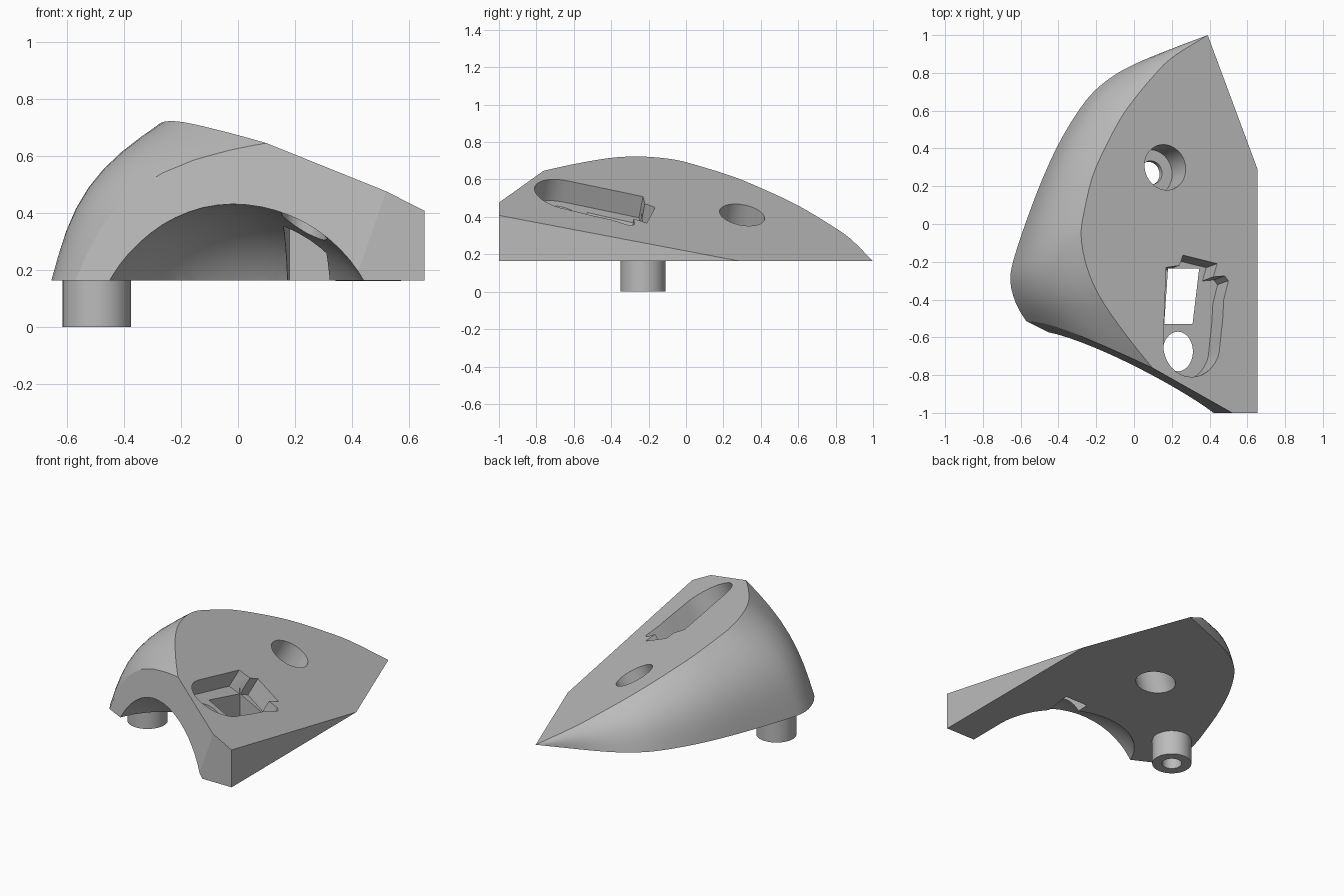
import bpy, bmesh, math
from mathutils import Vector

if "Cube" in bpy.data.objects:
    bpy.data.objects.remove(bpy.data.objects["Cube"])

BASE = 0.163
RIGHT = 0.654
NORMAL = Vector((0.51, 0.19, 1)).normalized()   # normal of the slanted top


def top_z(x, y):
    return BASE - 0.51 * (x - RIGHT) - 0.19 * (y - 0.29)


grey = bpy.data.materials.new("light grey")
grey.diffuse_color = (0.5, 0.5, 0.5, 1)
grey.use_nodes = True
grey.node_tree.nodes["Principled BSDF"].inputs["Base Color"].default_value = grey.diffuse_color


def make_object(name, bm):
    bm.normal_update()
    bmesh.ops.recalc_face_normals(bm, faces=bm.faces)
    mesh = bpy.data.meshes.new(name)
    bm.to_mesh(mesh)
    bm.free()
    ob = bpy.data.objects.new(name, mesh)
    bpy.context.collection.objects.link(ob)
    mesh.materials.append(grey)
    return ob


def prism(name, points, direction):
    """Extrude a closed loop of 3D points along a direction."""
    bm = bmesh.new()
    a = [bm.verts.new(p) for p in points]
    b = [bm.verts.new(Vector(p) + direction) for p in points]
    bm.faces.new(a)
    bm.faces.new(b[::-1])
    for i in range(len(a)):
        j = (i + 1) % len(a)
        bm.faces.new((a[i], a[j], b[j], b[i]))
    return make_object(name, bm)


def rod(name, centre, axis, radius, start, end, sides=48):
    """Cylinder along an axis, between two distances from the centre."""
    u = axis.orthogonal().normalized()
    v = axis.cross(u)
    ring = [centre + axis * start + radius * (u * math.cos(t) + v * math.sin(t))
            for t in (2 * math.pi * i / sides for i in range(sides))]
    return prism(name, ring, axis * (end - start))


def smooth_line(points, steps=3):
    """Smooth curve through the points."""
    p = [Vector(q) for q in points]
    p = [2 * p[0] - p[1]] + p + [2 * p[-1] - p[-2]]
    line = []
    for a, b, c, d in zip(p, p[1:], p[2:], p[3:]):
        for t in (k / steps for k in range(steps)):
            line.append(0.5 * (2 * b + (c - a) * t + (2 * a - 5 * b + 4 * c - d) * t * t
                               + (3 * b - a - 3 * c + d) * t ** 3))
    return line + [p[-2]]


def cut(target, cutter, operation='DIFFERENCE'):
    mod = target.modifiers.new("cut", 'BOOLEAN')
    mod.operation, mod.solver, mod.object = operation, 'EXACT', cutter
    bpy.context.view_layer.objects.active = target
    bpy.ops.object.modifier_apply(modifier=mod.name)
    bpy.data.objects.remove(cutter)


# Body: curved shell lofted from the base outline to the slanted top
base_line = [(0.39, 1), (0.18, 0.92), (0, 0.845), (-0.13, 0.77), (-0.25, 0.66),
             (-0.38, 0.46), (-0.48, 0.25), (-0.565, 0.03), (-0.635, -0.18),
             (-0.655, -0.3), (-0.625, -0.42), (-0.56, -0.53), (-0.45, -0.68),
             (-0.3, -0.88), (-0.1, -1.12)]
top_line = [(0.39, 1), (0.2, 0.88), (0.1, 0.78), (0, 0.66), (-0.07, 0.56),
            (-0.15, 0.41), (-0.22, 0.25), (-0.265, 0.06), (-0.28, -0.06),
            (-0.255, -0.21), (-0.19, -0.37), (-0.07, -0.55), (0.08, -0.74),
            (0.24, -0.92), (0.42, -1.12)]
corners = [Vector((RIGHT, -1.3)), Vector((RIGHT, 0.29))]
LAYERS = 8
bm = bmesh.new()
columns = []
for (bx, by), (tx, ty) in zip(smooth_line(base_line) + corners,
                              smooth_line(top_line) + corners):
    lo, hi = Vector((bx, by, BASE)), Vector((tx, ty, top_z(tx, ty)))
    rise = hi - lo
    run = Vector((rise.x, rise.y, 0))
    out = Vector((0, 0, 0))
    if run.length > 0.01:
        out = (Vector((0, 0, 1)) * run.length - run.normalized() * rise.z) * 0.12
    columns.append([bm.verts.new(lo + rise * t + out * math.sin(math.pi * t))
                    for t in (k / LAYERS for k in range(LAYERS + 1))])
for i, col in enumerate(columns):
    nxt = columns[(i + 1) % len(columns)]
    for k in range(LAYERS):
        bm.faces.new((col[k], nxt[k], nxt[k + 1], col[k + 1]))
bm.faces.new([c[0] for c in columns])
bm.faces.new([c[-1] for c in columns])
bmesh.ops.remove_doubles(bm, verts=bm.verts, dist=0.0005)
bmesh.ops.dissolve_degenerate(bm, edges=bm.edges, dist=0.0005)

# Flat front cuts
for point, normal in (((-0.57, -0.515, BASE), (-0.485, -0.98, 0.17)),
                      ((0, -1, 0), (0, -1, 0))):
    bmesh.ops.bisect_plane(bm, geom=bm.verts[:] + bm.edges[:] + bm.faces[:],
                           plane_co=point, plane_no=normal, clear_outer=True)
    bmesh.ops.holes_fill(bm, edges=[e for e in bm.edges if e.is_boundary], sides=0)
body = make_object("body", bm)

# Domed arch under the front
bm = bmesh.new()
bmesh.ops.create_uvsphere(bm, u_segments=64, v_segments=32, radius=0.532)
for v in bm.verts:
    x, y, z = v.co
    v.co = (x - 0.02, z - 0.74 - (1 if z < -0.001 else 0), y - 0.10)
cut(body, make_object("arch_cutter", bm))

# Stepped screw hole, square to the slanted top
hole = Vector((0.165, 0.30, top_z(0.165, 0.30)))
cut(body, rod("neck_cutter", hole, NORMAL, 0.062, -0.5, 0.1))
cut(body, rod("upper_bore_cutter", hole, NORMAL, 0.122, -0.16, 0.1))
cut(body, rod("lower_bore_cutter", hole, NORMAL, 0.118, -0.5, -0.19))

# Long pocket in the slanted top, with a rounded front end
pocket = [(0.305 + 0.15 * math.cos(t), -0.64 + 0.17 * math.sin(t))
          for t in (math.pi * (1 + i / 16) for i in range(17))]
pocket += [(0.47, -0.5), (0.475, -0.4), (0.5, -0.3), (0.48, -0.275), (0.42, -0.28),
           (0.44, -0.21), (0.26, -0.165), (0.24, -0.22), (0.17, -0.23)]
cut(body, prism("pocket_cutter",
                [Vector((x, y, top_z(x, y))) + NORMAL * 0.001 for x, y in pocket],
                NORMAL * -0.13))

# Square and oval openings through to the arch
square = [(0.16, -0.53, 0), (0.31, -0.53, 0), (0.345, -0.235, 0), (0.18, -0.235, 0)]
cut(body, prism("square_cutter", square, Vector((0, 0, 0.48))))
oval = [(0.232 + 0.08 * math.cos(t), -0.675 + 0.105 * math.sin(t), 0)
        for t in (2 * math.pi * i / 32 for i in range(32))]
cut(body, prism("oval_cutter", oval, Vector((0, 0, 0.5))))

# Hollow post under the base
UP = Vector((0, 0, 1))
foot = Vector((-0.495, -0.23, 0))
cut(body, rod("post", foot, UP, 0.12, 0, 0.18), 'UNION')
cut(body, rod("bore_cutter", foot, UP, 0.06, -0.1, 0.25))

# Smooth curved sides, keep edges sharp
bpy.ops.object.select_all(action='DESELECT')
body.select_set(True)
bpy.context.view_layer.objects.active = body
bpy.ops.object.shade_smooth_by_angle(angle=math.radians(22))
